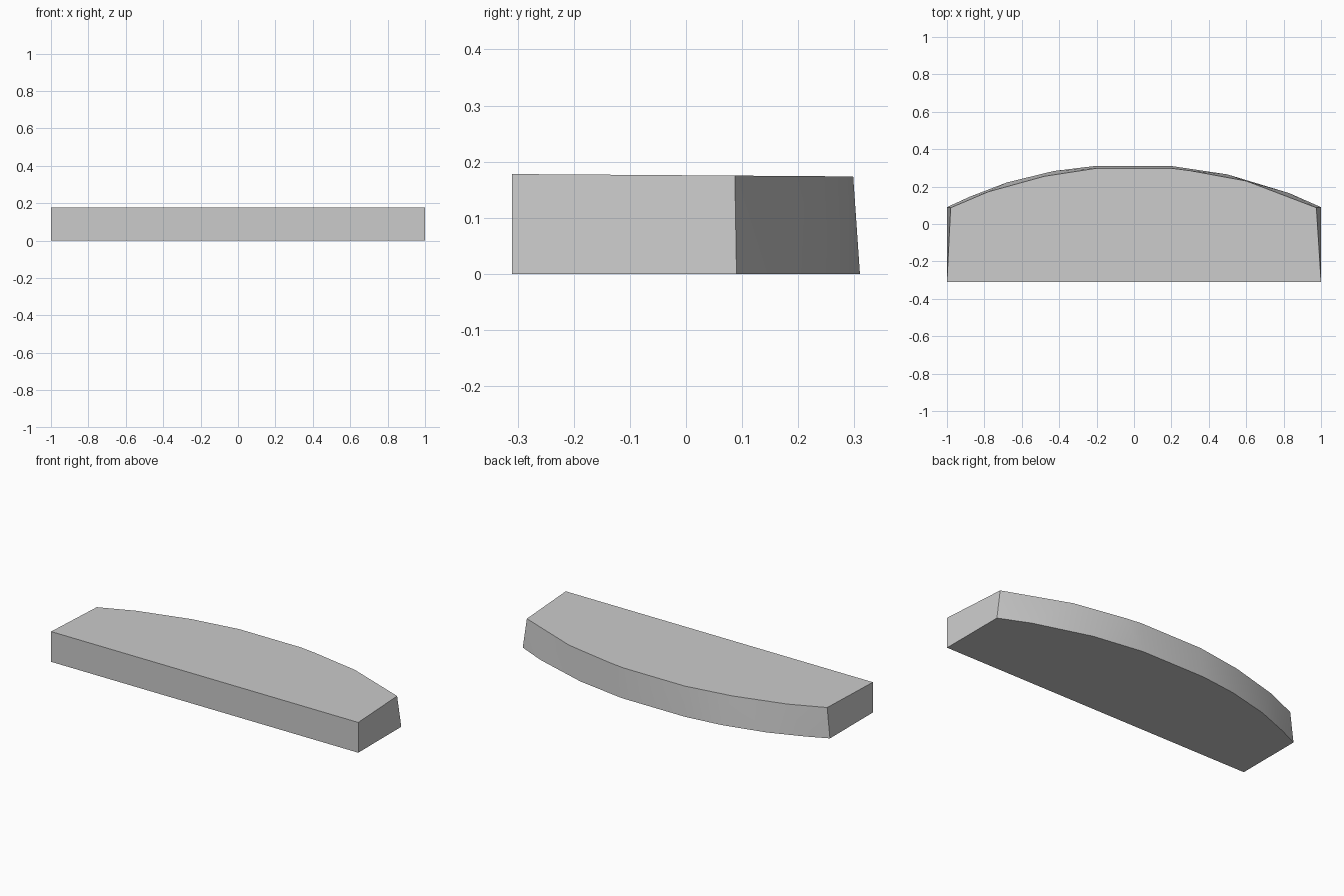
import bpy, bmesh

cube = bpy.data.objects.get("Cube")
if cube:
    bpy.data.objects.remove(cube, do_unlink=True)

# One plain grey material
grey = bpy.data.materials.new("plain grey")
grey.use_nodes = True
colour = (0.6, 0.6, 0.6, 1)
grey.diffuse_color = colour
grey.node_tree.nodes["Principled BSDF"].inputs["Base Color"].default_value = colour

# Curved back edge at the base and at the top, from left to right
FRONT, HEIGHT = -0.31, 0.178
base_curve = [(1, 0.09), (0.83, 0.165), (0.5, 0.265), (0.2, 0.31), (-0.21, 0.31),
              (-0.43, 0.283), (-0.68, 0.222), (-0.88, 0.145), (-1, 0.09)]
top_curve = [(0.975, 0.087), (0.6, 0.23), (0.3, 0.285), (0.2, 0.298), (-0.2, 0.298),
             (-0.48, 0.255), (-0.78, 0.172), (-0.98, 0.087)]

bm = bmesh.new()


def top_z(y):
    """The top falls very slightly towards the back."""
    return HEIGHT - 0.007 * (y - FRONT)


base = [bm.verts.new((x, y, 0)) for x, y in base_curve]
top = [bm.verts.new((x, y, top_z(y))) for x, y in top_curve]
base_front = [bm.verts.new((x, FRONT, 0)) for x in (-1, 1)]
top_front = [bm.verts.new((x, FRONT, HEIGHT)) for x in (-1, 1)]

# Flat base, top, front and two ends
bm.faces.new(base + base_front)
bm.faces.new(top + top_front)
bm.faces.new(base_front + top_front[::-1])
bm.faces.new((base[0], base_front[1], top_front[1], top[0]))
bm.faces.new((base[-1], base_front[0], top_front[0], top[-1]))

# Curved back wall: join the two edges, stepping along whichever lags behind
i = j = 0
while i < len(base) - 1 or j < len(top) - 1:
    step_base = j == len(top) - 1 or (
        i < len(base) - 1 and base[i + 1].co.x >= top[j + 1].co.x)
    if step_base:
        bm.faces.new((base[i], base[i + 1], top[j]))
        i += 1
    else:
        bm.faces.new((base[i], top[j + 1], top[j]))
        j += 1

bmesh.ops.recalc_face_normals(bm, faces=bm.faces)
mesh = bpy.data.meshes.new("curved_block")
bm.to_mesh(mesh)
bm.free()
mesh.materials.append(grey)

block = bpy.data.objects.new("curved_block", mesh)
bpy.context.collection.objects.link(block)

# Smooth the back wall while keeping the outline edges sharp
bpy.ops.object.select_all(action="DESELECT")
block.select_set(True)
bpy.context.view_layer.objects.active = block
bpy.ops.object.shade_smooth_by_angle(angle=0.52)
